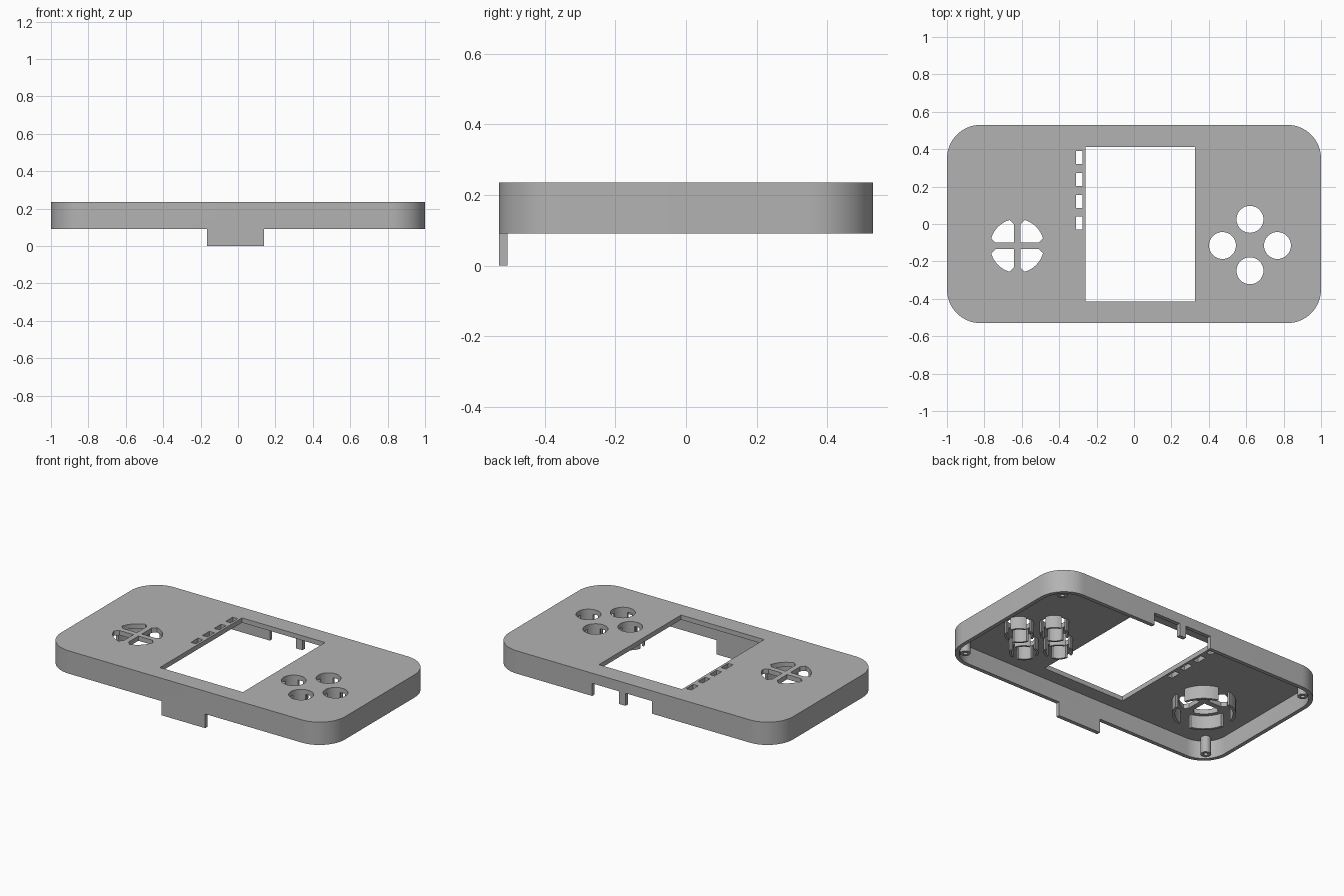
import bpy
from math import sin, cos, pi, radians

cube = bpy.data.objects.get("Cube")
if cube:
    bpy.data.objects.remove(cube)

grey = bpy.data.materials.new("shell_grey")
grey.use_nodes = True
GREY = (0.45, 0.45, 0.45, 1)
grey.diffuse_color = GREY
grey.node_tree.nodes["Principled BSDF"].inputs["Base Color"].default_value = GREY


def arc(cx, cy, r, a0, a1, n):
    return [(cx + r * cos(radians(a0 + (a1 - a0) * i / n)),
             cy + r * sin(radians(a0 + (a1 - a0) * i / n))) for i in range(n + 1)]


def circle(cx, cy, r, n=48):
    return arc(cx, cy, r, 0, 360, n)[:-1]


def rect(x0, x1, y0, y1):
    return [(x0, y0), (x1, y0), (x1, y1), (x0, y1)]


def rounded(hx, hy, r):
    pts = []
    for k, (sx, sy) in enumerate([(1, 1), (-1, 1), (-1, -1), (1, -1)]):
        pts += arc(sx * (hx - r), sy * (hy - r), r, 90 * k, 90 * k + 90, 16)
    return pts


def prism(name, loops, z0, z1):
    """Extrude outlines; loops inside another loop become holes."""
    curve = bpy.data.curves.new(name, 'CURVE')
    curve.dimensions = '2D'
    curve.fill_mode = 'BOTH'
    curve.extrude = (z1 - z0) / 2
    for pts in loops:
        s = curve.splines.new('POLY')
        s.points.add(len(pts) - 1)
        for p, (x, y) in zip(s.points, pts):
            p.co = (x, y, 0, 1)
        s.use_cyclic_u = True
    ob = bpy.data.objects.new(name, curve)
    ob.location.z = (z0 + z1) / 2
    bpy.context.collection.objects.link(ob)
    select(ob)
    bpy.ops.object.convert(target='MESH')
    ob = bpy.context.object
    bpy.ops.object.transform_apply(location=True, rotation=False, scale=False)
    # weld the caps to the sides
    bpy.ops.object.mode_set(mode='EDIT')
    bpy.ops.mesh.select_all(action='SELECT')
    bpy.ops.mesh.remove_doubles(threshold=0.0001)
    bpy.ops.mesh.normals_make_consistent(inside=False)
    bpy.ops.object.mode_set(mode='OBJECT')
    return ob


def select(ob):
    bpy.ops.object.select_all(action='DESELECT')
    ob.select_set(True)
    bpy.context.view_layer.objects.active = ob


def boolean(ob, tool, op='DIFFERENCE'):
    m = ob.modifiers.new("cut", 'BOOLEAN')
    m.operation, m.solver, m.object = op, 'EXACT', tool
    select(ob)
    bpy.ops.object.modifier_apply(modifier=m.name)
    bpy.data.objects.remove(tool)


def finish(ob):
    ob.data.materials.clear()
    ob.data.materials.append(grey)
    select(ob)
    bpy.ops.object.shade_smooth_by_angle(angle=radians(30))


BOTTOM, TOP, UNDER = 0.09, 0.235, 0.205
HX, HY, R, WALL = 1.0, 0.53, 0.18, 0.025
PAD = (-0.625, -0.117)
BUTTONS = [(0.62, 0.025), (0.62, -0.25), (0.473, -0.115), (0.767, -0.115)]

# shell: rounded slab, hollowed from below
shell = prism("shell", [rounded(HX, HY, R)], BOTTOM, TOP)
boolean(shell, prism("cavity", [rounded(HX - WALL, HY - WALL, R - WALL)], 0, UNDER))

# screen window, indicator slots, button holes and direction pad quadrants
holes = [rect(-0.26, 0.325, -0.415, 0.412)]
holes += [rect(-0.31, -0.275, y - 0.035, y + 0.035) for y in (0.355, 0.238, 0.12, 0.005)]
holes += [circle(x, y, 0.072) for x, y in BUTTONS]
quadrant = [(0.017, 0.017), (0.115, 0.017)] + arc(0, 0, 0.144, 16, 74, 14) + [(0.017, 0.115)]
for sx in (1, -1):
    for sy in (1, -1):
        holes.append([(PAD[0] + sx * x, PAD[1] + sy * y) for x, y in quadrant])
boolean(shell, prism("openings", holes, UNDER - 0.05, TOP + 0.05))

# connector notches in the back wall, leaving a thin prong
notches = [rect(0.1, 0.29, 0.48, 0.6), rect(-0.13, 0.055, 0.48, 0.6)]
boolean(shell, prism("notches", notches, 0, 0.17))

# tab hanging from the front wall
tab = prism("tab", [rect(-0.167, 0.14, -HY, -HY + WALL)], 0, BOTTOM + 0.03)
boolean(shell, tab, 'UNION')
finish(shell)


def guide(name, cx, cy, r_out, r_in, z0, gap):
    """Collar below the top plate, split by a cross of slots."""
    ring = prism(name, [circle(cx, cy, r_out), circle(cx, cy, r_in)], z0, UNDER)
    for gx, gy in ((gap / 2, 0.3), (0.3, gap / 2)):
        boolean(ring, prism("slot", [rect(cx - gx, cx + gx, cy - gy, cy + gy)], 0, 0.3))
    finish(ring)


# collars for the round buttons and the direction pad
for i, (x, y) in enumerate(BUTTONS):
    guide(f"button_guide_{i + 1}", x, y, 0.085, 0.072, 0.125, 0.035)
guide("pad_guide", *PAD, 0.185, 0.168, 0.12, 0.08)

# hollow screw posts in the corners
for sx in (1, -1):
    for sy in (1, -1):
        x, y = sx * 0.905, sy * 0.435
        side = ("left" if sx > 0 else "right") + ("_back" if sy > 0 else "_front")
        finish(prism(f"screw_post_{side}", [circle(x, y, 0.03, 24), circle(x, y, 0.013, 24)],
                     BOTTOM + 0.008, UNDER))
